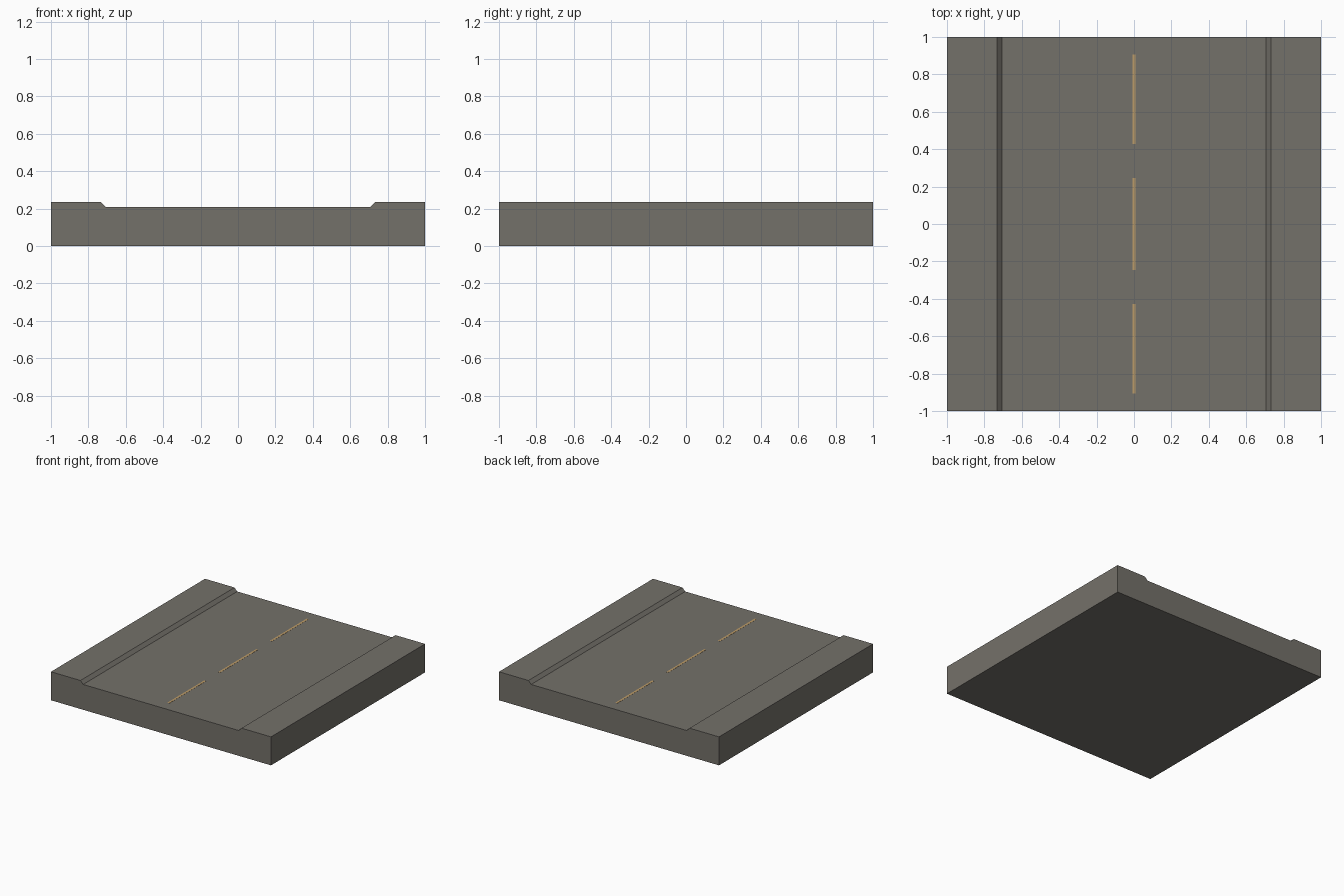
import bpy, bmesh

if "Cube" in bpy.data.objects:
    bpy.data.objects.remove(bpy.data.objects["Cube"])


def material(name, rgb):
    m = bpy.data.materials.new(name)
    m.diffuse_color = (*rgb, 1.0)
    m.use_nodes = True
    m.node_tree.nodes["Principled BSDF"].inputs["Base Color"].default_value = m.diffuse_color
    return m


def finish(name, bm, mat):
    bmesh.ops.recalc_face_normals(bm, faces=bm.faces)
    mesh = bpy.data.meshes.new(name)
    bm.to_mesh(mesh)
    bm.free()
    mesh.materials.append(mat)
    ob = bpy.data.objects.new(name, mesh)
    bpy.context.collection.objects.link(ob)
    return ob


asphalt = material("asphalt grey", (0.175, 0.165, 0.144))
paint = material("lane paint tan", (0.50, 0.33, 0.14))

ROAD_Z, KERB_Z = 0.208, 0.234

# Road slab with raised kerbs: mirrored cross-section extruded along y
half = [(1.0, 0.0), (1.0, KERB_Z), (0.732, KERB_Z), (0.707, ROAD_Z)]
profile = half + [(-x, z) for x, z in reversed(half)]
bm = bmesh.new()
face = bm.faces.new([bm.verts.new((x, -1.0, z)) for x, z in profile])
ext = bmesh.ops.extrude_face_region(bm, geom=[face], use_keep_orig=True)
bmesh.ops.translate(bm, vec=(0, 2, 0),
                    verts=[g for g in ext["geom"] if isinstance(g, bmesh.types.BMVert)])
finish("road_slab", bm, asphalt)

# Centre line dashes: thin painted plates
for i, (y0, y1) in enumerate([(-0.905, -0.428), (-0.246, 0.246), (0.428, 0.905)]):
    bm = bmesh.new()
    bmesh.ops.create_cube(bm, size=1.0)
    bmesh.ops.scale(bm, vec=(0.018, y1 - y0, 0.002), verts=bm.verts)
    bmesh.ops.translate(bm, vec=(0, (y0 + y1) / 2, ROAD_Z), verts=bm.verts)
    finish(f"centre_dash_{i + 1}", bm, paint)
